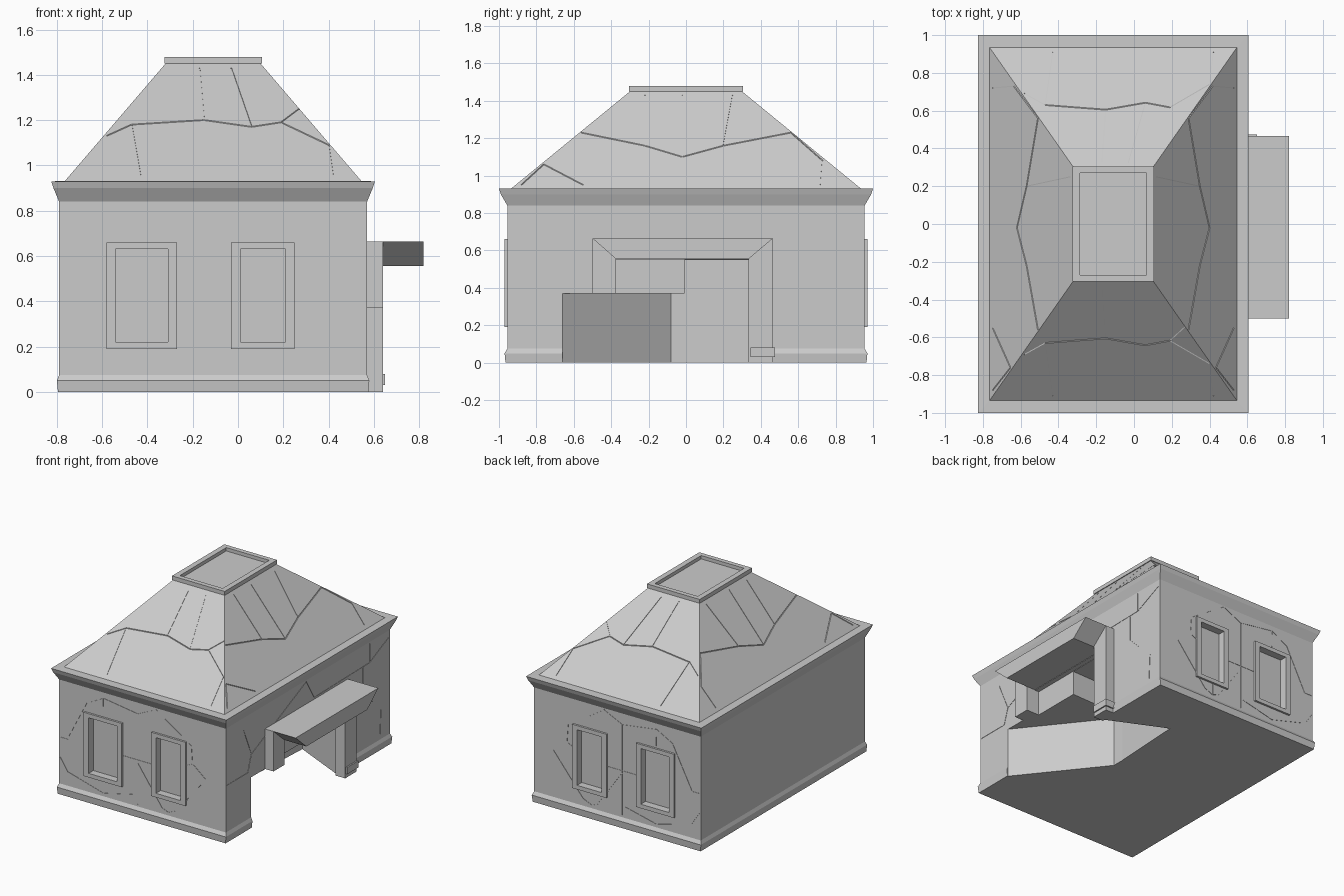
import bpy
import bmesh
from mathutils import Matrix, Vector

if "Cube" in bpy.data.objects:
    bpy.data.objects.remove(bpy.data.objects["Cube"], do_unlink=True)

CENTRE = -0.11          # middle of the house along x
WALL_X, WALL_Y = 0.68, 0.955

stone = bpy.data.materials.new("pale_grey_stone")
stone.use_nodes = True
stone.diffuse_color = (0.6, 0.6, 0.6, 1)
stone.node_tree.nodes["Principled BSDF"].inputs["Base Color"].default_value = (0.6, 0.6, 0.6, 1)


def finish(name, bm):
    bmesh.ops.recalc_face_normals(bm, faces=bm.faces)
    mesh = bpy.data.meshes.new(name)
    bm.to_mesh(mesh)
    bm.free()
    mesh.materials.append(stone)
    obj = bpy.data.objects.new(name, mesh)
    bpy.context.collection.objects.link(obj)
    return obj


def loft(name, rings):
    """Skin a stack of closed point rings and cap both ends."""
    bm = bmesh.new()
    loops = [[bm.verts.new(p) for p in ring] for ring in rings]
    count = len(loops[0])
    for low, high in zip(loops, loops[1:]):
        for i in range(count):
            j = (i + 1) % count
            bm.faces.new((low[i], low[j], high[j], high[i]))
    bm.faces.new(loops[0])
    bm.faces.new(loops[-1])
    return finish(name, bm)


def prism(name, outline, z0, z1):
    return loft(name, [[(x, y, z) for x, y in outline] for z in (z0, z1)])


def box(name, x0, x1, y0, y1, z0, z1):
    return prism(name, [(x0, y0), (x1, y0), (x1, y1), (x0, y1)], z0, z1)


def cut(obj, cutter, self_overlap=False):
    cutter.hide_render = True
    mod = obj.modifiers.new("cut", "BOOLEAN")
    mod.operation = "DIFFERENCE"
    mod.solver = "EXACT"
    mod.use_self = self_overlap
    mod.object = cutter
    bpy.context.view_layer.objects.active = obj
    bpy.ops.object.modifier_apply(modifier=mod.name)
    bpy.data.objects.remove(cutter, do_unlink=True)


def volume(mesh):
    bm = bmesh.new()
    bm.from_mesh(mesh)
    result = abs(bm.calc_volume())
    bm.free()
    return result


# House shell: plinth, walls, flared eaves, hipped roof and cap (z, half x, half y)
profile = [(0, .685, .965), (.05, .69, .97), (.075, WALL_X, WALL_Y),
           (.84, WALL_X, WALL_Y), (.9, .705, .99), (.93, .715, 1),
           (.931, .655, .935), (1.45, .21, .3), (1.451, .215, .305), (1.48, .215, .305)]
house = loft("house_shell", [
    [(CENTRE + sx * hx, sy * hy, z) for sx, sy in ((-1, -1), (1, -1), (1, 1), (-1, 1))]
    for z, hx, hy in profile])

# Sunken flat roof inside the cap rim
cut(house, box("cap_recess", CENTRE - .175, CENTRE + .175, -.27, .27, 1.455, 1.6))

# Broken-out corner under the side door: a low and a tall cavity
cut(house, prism("low_cavity", [(.75, -.66), (.57, -.66), (.11, -.08), (.11, .01), (.75, .01)], -.1, .37))
cut(house, prism("tall_cavity", [(.75, 0), (.11, -.02), (.14, .55), (.57, .35), (.75, .35)], -.1, .55))
cut(house, box("door_recess", .535, .75, -.375, .335, .3, .552))

# Windows: recess plus raised frame, two on the front and two on the back
for side, face in ((-1, "front"), (1, "back")):
    for label, x0, x1 in (("right", -.58, -.27), ("left", -.03, .25)):
        inset = .04
        inner = (x0 + inset, x1 - inset)
        depth = sorted((side * .915, side * 1.2))
        cut(house, box("window_recess", *inner, *depth, .22, .63))
        frame = box(face + "_" + label + "_window_frame", x0, x1,
                    *sorted((side * .95, side * .97)), .19, .66)
        cut(frame, box("frame_hole", *inner, *depth, .22, .63))

# Side door surround and the canopy that tapers downwards
box("door_lintel", .56, .64, -.5, .465, .555, .665)
box("door_front_post", .56, .64, -.5, -.375, .37, .555)
box("door_rear_post", .56, .64, .335, .465, 0, .555)
box("door_rear_post_foot", .57, .65, .345, .475, .03, .08)
loft("door_canopy", [
    [(x, y0, .555), (x, y1, .555), (x, y1 + .13, .665), (x, y0 - .125, .665)]
    for x, y0, y1 in ((.64, -.375, .335), (.82, -.375, .335))])


# Cracks: points on a face are placed on the wall or the roof slope by height
def on_front(x, z):
    slope = max(0, (z - .93) / .52)
    return Vector((x, -(.935 - .635 * slope) if z > .9 else -WALL_Y, z))


def on_side(y, z):
    slope = max(0, (z - .93) / .52)
    return Vector((CENTRE + (.655 - .445 * slope if z > .9 else WALL_X), y, z))


front_cracks = [
    [(-.78, .42), (-.72, .42), (-.56, .73), (-.43, .8), (-.15, .76), (0, .83)],
    [(0, .83), (.29, .64), (.3, .51), (.41, .42), (.17, .13), (.1, .1)],
    [(-.43, .8), (-.42, .42), (.1, .42), (.3, .51)],
    [(-.15, .76), (-.15, .09)],
    [(-.78, .27), (-.72, .18), (-.43, .1), (-.17, .16)],
    [(-.15, .4), (.05, .12), (.1, .1), (.1, .42)],
    [(-.58, 1.13), (-.47, 1.18), (-.15, 1.2), (.06, 1.17), (.19, 1.19), (.27, 1.25)],
    [(-.15, 1.2), (-.17, 1.43)], [(.06, 1.17), (-.03, 1.43)],
    [(.19, 1.19), (.4, 1.09), (.42, .95)], [(-.47, 1.18), (-.43, .95)],
]
side_cracks = [
    [(-.94, .42), (-.7, .42), (-.66, .54), (-.02, .83), (.07, .68), (.72, .69), (.94, .79)],
    [(-.66, .54), (-.75, .75), (-.75, .83)], [(.72, .69), (.72, .83)],
    [(.64, .69), (.64, .5), (.85, .29), (.84, .09)],
    [(-.56, 1.23), (-.22, 1.16), (-.02, 1.1), (.2, 1.16), (.56, 1.23)],
    [(-.02, 1.1), (-.02, 1.43)], [(-.22, 1.16), (-.22, 1.43)], [(.2, 1.16), (.25, 1.43)],
    [(-.88, .95), (-.76, 1.06), (-.55, .95)], [(.72, .95), (.73, 1.08), (.56, 1.23)],
]
paths = []
for line in front_cracks:
    points = [on_front(*p) for p in line]
    paths += [points, [Vector((p.x, -p.y, p.z)) for p in points]]
for line in side_cracks:
    points = [on_side(*p) for p in line]
    paths.append(points)
    if points[0].z > .9:
        paths.append([Vector((2 * CENTRE - p.x, p.y, p.z)) for p in points])

grooves = bmesh.new()
for points in paths:
    for a, b in zip(points, points[1:]):
        span = b - a
        place = (Matrix.Translation((a + b) / 2) @ span.to_track_quat("Z", "Y").to_matrix().to_4x4()
                 @ Matrix.Diagonal((.005, .005, span.length, 1)))
        bmesh.ops.create_cube(grooves, size=1, matrix=place)

# Keep the grooved shell only when the cut stayed clean
whole = house.data.copy()
before = volume(whole)
cut(house, finish("crack_grooves", grooves), True)
if abs(volume(house.data) / before - 1) > .02:
    house.data = whole
